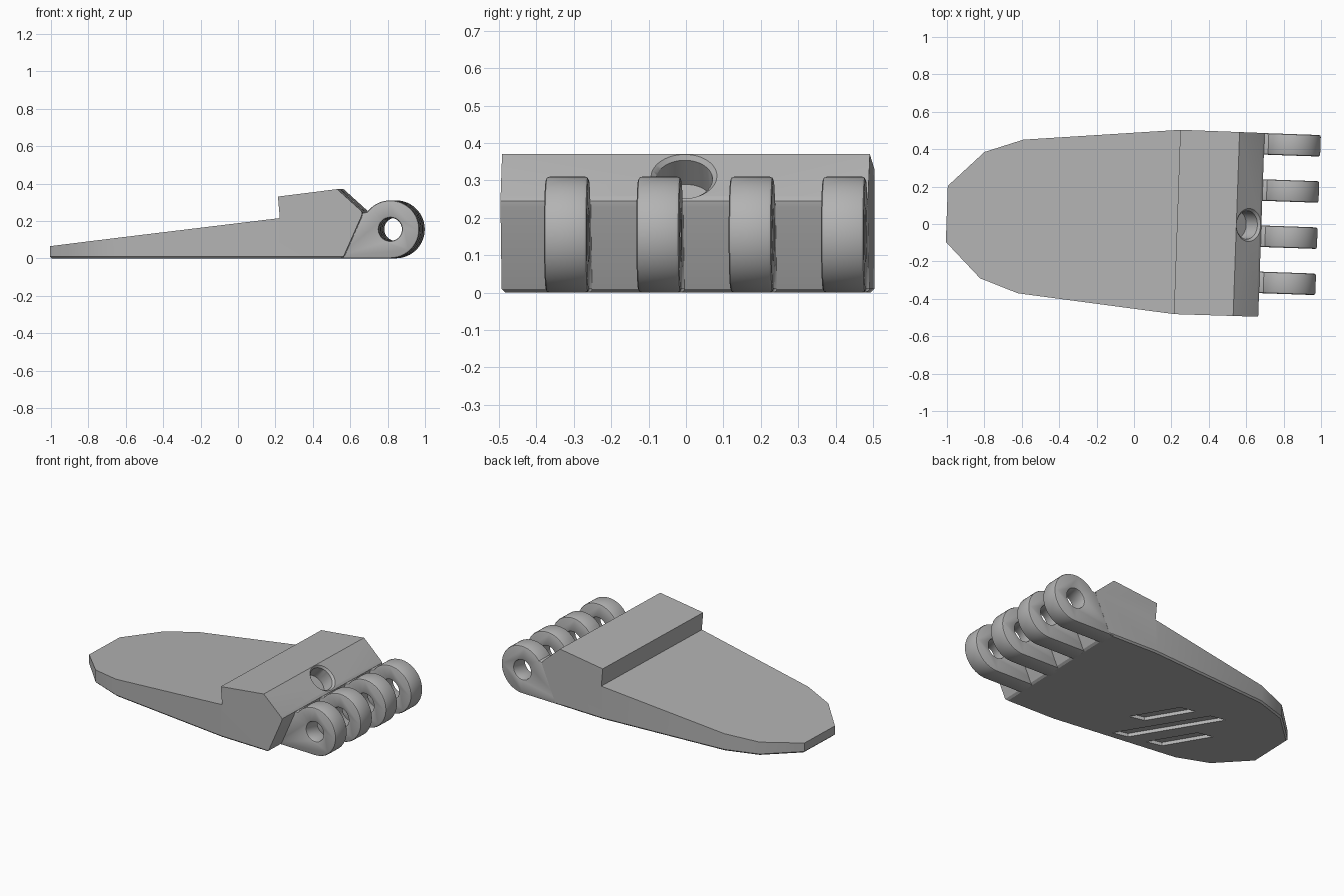
import bpy, bmesh, math
from mathutils import Matrix, Vector

if "Cube" in bpy.data.objects:
    bpy.data.objects.remove(bpy.data.objects["Cube"])

grey = bpy.data.materials.new("plain_grey")
grey.use_nodes = True
grey.diffuse_color = (0.45, 0.45, 0.45, 1)
grey.node_tree.nodes["Principled BSDF"].inputs["Base Color"].default_value = (0.45, 0.45, 0.45, 1)

MID = 0.019                      # centre line of the body
TURN = Matrix.Rotation(math.radians(-2), 4, "Z")


def make(name, bm):
    bmesh.ops.recalc_face_normals(bm, faces=bm.faces)
    mesh = bpy.data.meshes.new(name)
    bm.to_mesh(mesh)
    bm.free()
    mesh.materials.append(grey)
    obj = bpy.data.objects.new(name, mesh)
    bpy.context.collection.objects.link(obj)
    return obj


def prism(name, points, start, end, axis):
    """Extrude a 2D outline along z (plan) or y (side profile)."""
    bm = bmesh.new()
    place = (lambda a, b: (a, b, start)) if axis == "Z" else (lambda a, b: (a, start, b))
    face = bm.faces.new([bm.verts.new(place(a, b)) for a, b in points])
    new = bmesh.ops.extrude_face_region(bm, geom=[face])["geom"]
    shift = Vector((0, 0, end - start)) if axis == "Z" else Vector((0, end - start, 0))
    bmesh.ops.translate(bm, vec=shift, verts=[v for v in new if isinstance(v, bmesh.types.BMVert)])
    return make(name, bm)


def cone(name, centre, axis, r_low, r_high, depth):
    bm = bmesh.new()
    spin = Vector(axis).to_track_quat("Z", "Y").to_matrix().to_4x4()
    bmesh.ops.create_cone(bm, cap_ends=True, segments=48, radius1=r_low, radius2=r_high,
                          depth=depth, matrix=Matrix.Translation(centre) @ spin)
    return make(name, bm)


def activate(obj):
    bpy.ops.object.select_all(action="DESELECT")
    obj.select_set(True)
    bpy.context.view_layer.objects.active = obj


def carve(obj, cutter, operation="DIFFERENCE"):
    cutter.hide_render = True
    activate(obj)
    mod = obj.modifiers.new("cut", "BOOLEAN")
    mod.operation = operation
    mod.solver = "EXACT"
    mod.object = cutter
    bpy.ops.object.modifier_apply(modifier=mod.name)
    bpy.data.objects.remove(cutter)


def finish(obj):
    obj.data.transform(TURN)
    activate(obj)
    bpy.ops.object.shade_smooth_by_angle(angle=math.radians(30))


# Body: side profile trimmed by the tapered plan outline
side = [(-1.2, 0), (-1.2, 0.04), (-1, 0.065), (0.24, 0.215), (0.23, 0.33), (0.547, 0.37),
        (0.672, 0.257), (0.681, 0.245), (0.678, 0.228), (0.577, 0)]
half = [(-1.002, 0.15), (-0.812, 0.338), (-0.607, 0.411), (0.232, 0.493), (0.8, 0.491)]
plan = [(x, MID + w) for x, w in half] + [(x, MID - w) for x, w in reversed(half)]
body = prism("wedge_body", side, -1, 1, "Y")
carve(body, prism("plan_cutter", plan, -0.5, 1, "Z"), "INTERSECT")

# Small chamfer around the underside
bm = bmesh.new()
bm.from_mesh(body.data)
bmesh.ops.remove_doubles(bm, verts=bm.verts, dist=0.0005)
bmesh.ops.dissolve_limit(bm, angle_limit=0.01, verts=bm.verts, edges=bm.edges)
rim = [e for e in bm.edges if all(v.co.z < 0.001 for v in e.verts)
       and any(f.calc_center_median().z > 0.001 for f in e.link_faces)]
bmesh.ops.bevel(bm, geom=rim, offset=0.01, segments=1, affect="EDGES")
bm.to_mesh(body.data)
bm.free()

# Countersunk blind hole in the sloping face
normal = Vector((0.68, 0, 0.733)).normalized()
mouth = Vector((0.612, 0.016, 0.311))
carve(body, cone("hole_cutter", mouth, normal, 0.076, 0.076, 0.2))
carve(body, cone("sink_cutter", mouth, normal, 0.076, 0.1, 0.024))

# Slanted tread grooves in the underside
width = Vector((-0.1, 0.02))
for start, run in (((-0.14, -0.385), (-0.33, 0.505)),
                   ((-0.10, -0.175), (-0.17, 0.265)),
                   ((-0.36, -0.345), (-0.17, 0.265))):
    p, r = Vector(start), Vector(run)
    carve(body, prism("groove_cutter", [p, p + width, p + width + r, p + r], -0.05, 0.022, "Z"))
finish(body)

# Hinge knuckles: round eye running into the body, drilled and softened
CX, R = 0.827, 0.155
arc = [math.radians(143 - 233 * i / 40) for i in range(41)]
eye = [(CX + R * math.cos(a), R + R * math.sin(a)) for a in arc]
eye += [(0.54, 0), (0.54, 0.04), (0.64, 0.235)]
for i in range(4):
    y = 0.395 - 0.247 * i
    knuckle = prism("hinge_knuckle_%d" % (i + 1), eye, y, y + 0.115, "Y")
    carve(knuckle, cone("pin_cutter", (CX, y, R), (0, 1, 0), 0.062, 0.062, 1))
    activate(knuckle)
    mod = knuckle.modifiers.new("soft_edges", "BEVEL")
    mod.width = 0.01
    mod.segments = 2
    mod.limit_method = "ANGLE"
    mod.angle_limit = math.radians(50)
    bpy.ops.object.modifier_apply(modifier=mod.name)
    finish(knuckle)
